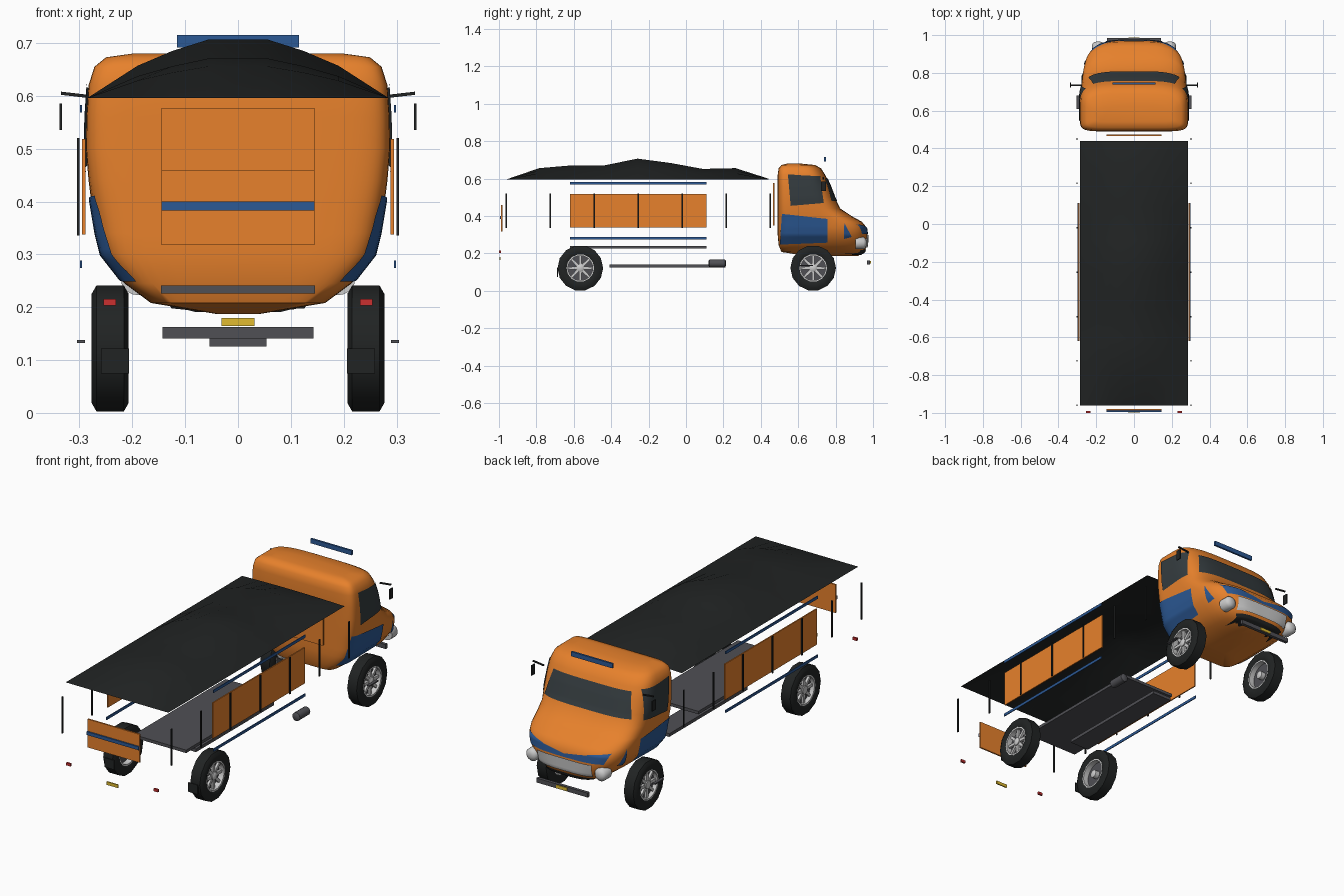
import bpy, bmesh, math
from mathutils import Vector
from mathutils.bvhtree import BVHTree

if "Cube" in bpy.data.objects:
    bpy.data.objects.remove(bpy.data.objects["Cube"])


def mat(name, r, g, b):
    m = bpy.data.materials.new(name)
    m.diffuse_color = (r, g, b, 1)
    m.use_nodes = True
    m.node_tree.nodes["Principled BSDF"].inputs["Base Color"].default_value = m.diffuse_color
    return m


ORANGE = mat("orange", .80, .22, .025)
BLUE = mat("blue", .025, .10, .30)
BLACK = mat("black", .015, .017, .017)
GLASS = mat("glass", .035, .045, .05)
GREY = mat("dark_grey", .08, .08, .09)
SILVER = mat("silver", .55, .55, .56)
YELLOW = mat("yellow", .75, .5, .03)
RED = mat("red", .6, .03, .03)


def mesh(name, verts, faces, m, smooth=None):
    me = bpy.data.meshes.new(name)
    me.from_pydata([tuple(v) for v in verts], [], faces)
    bm = bmesh.new()
    bm.from_mesh(me)
    bmesh.ops.remove_doubles(bm, verts=bm.verts, dist=1e-5)
    bmesh.ops.recalc_face_normals(bm, faces=bm.faces)
    bm.to_mesh(me)
    bm.free()
    me.materials.append(m)
    ob = bpy.data.objects.new(name, me)
    bpy.context.collection.objects.link(ob)
    if smooth:
        bpy.ops.object.select_all(action='DESELECT')
        bpy.context.view_layer.objects.active = ob
        ob.select_set(True)
        bpy.ops.object.shade_smooth_by_angle(angle=math.radians(smooth))
    return ob


def box(name, x, y, z, m):
    v = [(a, b, c) for a in x for b in y for c in z]
    f = [(0, 1, 3, 2), (4, 5, 7, 6), (0, 1, 5, 4), (2, 3, 7, 6), (0, 2, 6, 4), (1, 3, 7, 5)]
    return mesh(name, v, f, m)


def pair(name, x, y, z, m):
    for s, side in ((1, "right"), (-1, "left")):
        box(f"{name}_{side}", (s * x[0], s * x[1]), y, z, m)


def loft(name, rings, m, closed=False, caps=True, smooth=40):
    n, k = len(rings[0]), len(rings)
    f = [(i * n + j, i * n + (j + 1) % n, (i + 1) % k * n + (j + 1) % n, (i + 1) % k * n + j)
         for i in range(k if closed else k - 1) for j in range(n)]
    if caps and not closed:
        f += [tuple(range(n)), tuple(range((k - 1) * n, k * n))]
    return mesh(name, [p for r in rings for p in r], f, m, smooth)


def lathe(name, c, profile, m, axis='x', seg=14, closed=False, smooth=40):
    rings = []
    for h, r in profile:
        ring = []
        for i in range(seg):
            a = 2 * math.pi * i / seg
            u, w = r * math.cos(a), r * math.sin(a)
            ring.append(Vector(c) + Vector((h, u, w) if axis == 'x' else (u, h, w)))
        rings.append(ring)
    return loft(name, rings, m, closed, True, smooth)


# Cab: superellipse sections (z, back y, front y, half width)
SECT = [(.187, .64, .92, .04), (.208, .51, .955, .165), (.245, .495, .967, .215), (.30, .49, .97, .258),
        (.34, .49, .965, .268), (.37, .49, .94, .273), (.40, .49, .885, .278), (.44, .49, .825, .283),
        (.50, .49, .795, .288), (.56, .49, .772, .287), (.62, .49, .745, .283), (.655, .495, .722, .272),
        (.673, .51, .69, .25), (.68, .54, .62, .20)]


def section(z, b, f, w, n=48):
    mid, ring = b + (f - b) * .45, []
    for i in range(n):
        a = 2 * math.pi * (i + .5) / n
        c, s = math.cos(a), math.sin(a)
        e = 2 / (3.8 if s > 0 else 8)
        h = f - mid if s > 0 else mid - b
        ring.append(Vector((w * math.copysign(abs(c) ** e, c), mid + h * math.copysign(abs(s) ** e, s), z)))
    return ring


cab = loft("cab_body", [section(*s) for s in SECT], ORANGE, smooth=50)
bm = bmesh.new()
bm.from_mesh(cab.data)
TREE = BVHTree.FromBMesh(bm)
bm.free()


# Thin panels draped on the cab: corners are (y, z) on a side or (x, z) on the front
def patch(name, corners, side, m, n=12, off=.004):
    q = [Vector(c) for c in corners]
    verts = []
    for i in range(n + 1):
        for j in range(n + 1):
            p = q[0].lerp(q[1], i / n).lerp(q[3].lerp(q[2], i / n), j / n)
            if side == 'front':
                o, d = Vector((p.x, 2, p.y)), Vector((0, -1, 0))
            else:
                o, d = Vector((2 * side, p.x, p.y)), Vector((-side, 0, 0))
            hit, no, _, _ = TREE.ray_cast(o, d)
            if hit is None:
                hit, no, _, _ = TREE.find_nearest(o + d * 1.1)
            verts.append(hit + no * off)
    k = n + 1
    f = [(i * k + j, i * k + j + 1, (i + 1) * k + j + 1, (i + 1) * k + j) for i in range(n) for j in range(n)]
    return mesh(name, verts, f, m, 40)


patch("windscreen", [(-.24, .48), (.24, .48), (.215, .60), (-.215, .60)], 'front', GLASS, 20)
patch("grille", [(-.145, .235), (.145, .235), (.15, .298), (-.15, .298)], 'front', SILVER, off=.007)
patch("lower_air_dam", [(-.12, .195), (.12, .195), (.14, .222), (-.14, .222)], 'front', BLACK)
for s, side in ((1, "right"), (-1, "left")):
    patch(f"side_window_{side}", [(.56, .455), (.735, .47), (.715, .612), (.545, .622)], s, GLASS)
    patch(f"door_lower_{side}", [(.505, .25), (.757, .26), (.757, .385), (.515, .412)], s, BLUE, 16)
    patch(f"side_flash_{side}", [(.845, .28), (.885, .29), (.845, .365), (.845, .365)], s, BLUE)
    patch(f"brow_{side}", [(0, .303), (s * .20, .305), (s * .225, .355), (0, .32)], 'front', BLUE)
    lathe(f"headlight_{side}", (s * .19, .935, .255), [(-.03, .032), (.015, .032), (.027, .022), (.031, .008)],
          SILVER, 'y', 20)
    # Mirrors
    loft(f"mirror_arm_{side}", [[(s * x, .735 + a, z + b) for a, b in
         ((-.004, -.003), (.004, -.003), (.004, .003), (-.004, .003))]
         for x, z in ((.275, .598), (.335, .605))], BLACK, smooth=None)
    box(f"mirror_{side}", (s * .333, s * .338), (.722, .748), (.535, .586), BLACK)

box("roof_light_bar", (-.115, .115), (.738, .748), (.692, .715), BLUE)
box("front_bumper", (-.143, .143), (.968, .984), (.141, .163), GREY)
box("front_plate", (-.03, .03), (.984, .988), (.145, .160), YELLOW)
pair("cab_step", (.29, .305), (.61, .68), (.132, .138), GREY)

# Wheels
for y, ax in ((.68, "front"), (-.565, "rear")):
    for s, side in ((1, "right"), (-1, "left")):
        c = Vector((s * .242, y, .122))
        tag = f"{ax}_{side}"
        lathe("tyre_" + tag, c, [(-.03, .074), (-.035, .085), (-.035, .106), (-.026, .122), (.026, .122),
                                 (.035, .106), (.035, .085), (.03, .074)], BLACK, closed=True)
        lathe("rim_" + tag, c, [(-.03, .077), (.03, .077), (.03, .066), (-.03, .066)], SILVER,
              seg=28, closed=True)
        lathe("hub_" + tag, c, [(-.025, .02), (.025, .02), (.03, .012)], SILVER, seg=16)
        lathe("brake_disc_" + tag, c, [(-.008, .067), (.002, .067)], GREY, seg=24)
        v, f = [], []
        for i in range(8):
            a = math.pi * i / 4
            r, t = Vector((0, math.cos(a), math.sin(a))), Vector((0, -math.sin(a), math.cos(a)))
            b = len(v)
            v += [c + r * d + t * e + Vector((s * h, 0, 0)) for d, wd in ((.015, .008), (.07, .006))
                  for e, h in ((-wd, .008), (wd, .008), (wd, .02), (-wd, .02))]
            f += [(b + j, b + (j + 1) % 4, b + 4 + (j + 1) % 4, b + 4 + j) for j in range(4)]
        mesh("spokes_" + tag, v, f, SILVER)

# Load bed, chassis and tank
box("bed_floor", (-.146, .146), (-.62, .11), (.226, .241), GREY)
box("chassis", (-.054, .054), (-.41, .21), (.126, .142), GREY)
lathe("fuel_tank", (0, 0, 0), [(.12, .012), (.126, .021), (.208, .021), (.214, .012)], GREY, 'y', 16
      ).location = (.235, 0, .147)
box("headboard", (-.145, .145), (.466, .474), (.35, .577), ORANGE)
box("tailgate", (-.145, .145), (-.988, -.98), (.318, .46), ORANGE)
box("tailgate_stripe", (-.145, .145), (-.995, -.988), (.383, .40), BLUE)
pair("side_board", (.289, .295), (-.62, .11), (.338, .518), ORANGE)
pair("lower_side_rail", (.295, .299), (-.62, .11), (.274, .288), BLUE)
pair("upper_side_rail", (.295, .299), (-.62, .11), (.569, .583), BLUE)
for i in range(7):
    y = -.96 + i * .235
    pair(f"side_post_{i}", (.300, .305), (y - .004, y + .004), (.336, .52), BLACK)
pair("tail_light", (.231, .255), (-1.0, -.99), (.203, .216), RED)
box("rear_plate", (-.031, .031), (-.998, -.992), (.164, .18), YELLOW)
pair("mud_flap", (.206, .259), (-.69, -.685), (.075, .122), BLACK)

# Canopy sheet: ridge heights along y times a profile across x
RIDGE = [0, .06, .075, .075, .111, .088, .056, .06, .004]
ACROSS = [(-.285, 0), (-.19, .55), (-.125, .80), (-.055, 1), (.055, 1), (.125, .80), (.19, .55), (.285, 0)]
cv = [(x, -.96 + 1.4 * i / 8, .596 + h * k) for i, h in enumerate(RIDGE) for x, k in ACROSS]
cf = [(i * 8 + j, i * 8 + j + 1, i * 8 + j + 9, i * 8 + j + 8) for i in range(8) for j in range(7)]
mesh("canopy", cv, cf, BLACK, 40)
